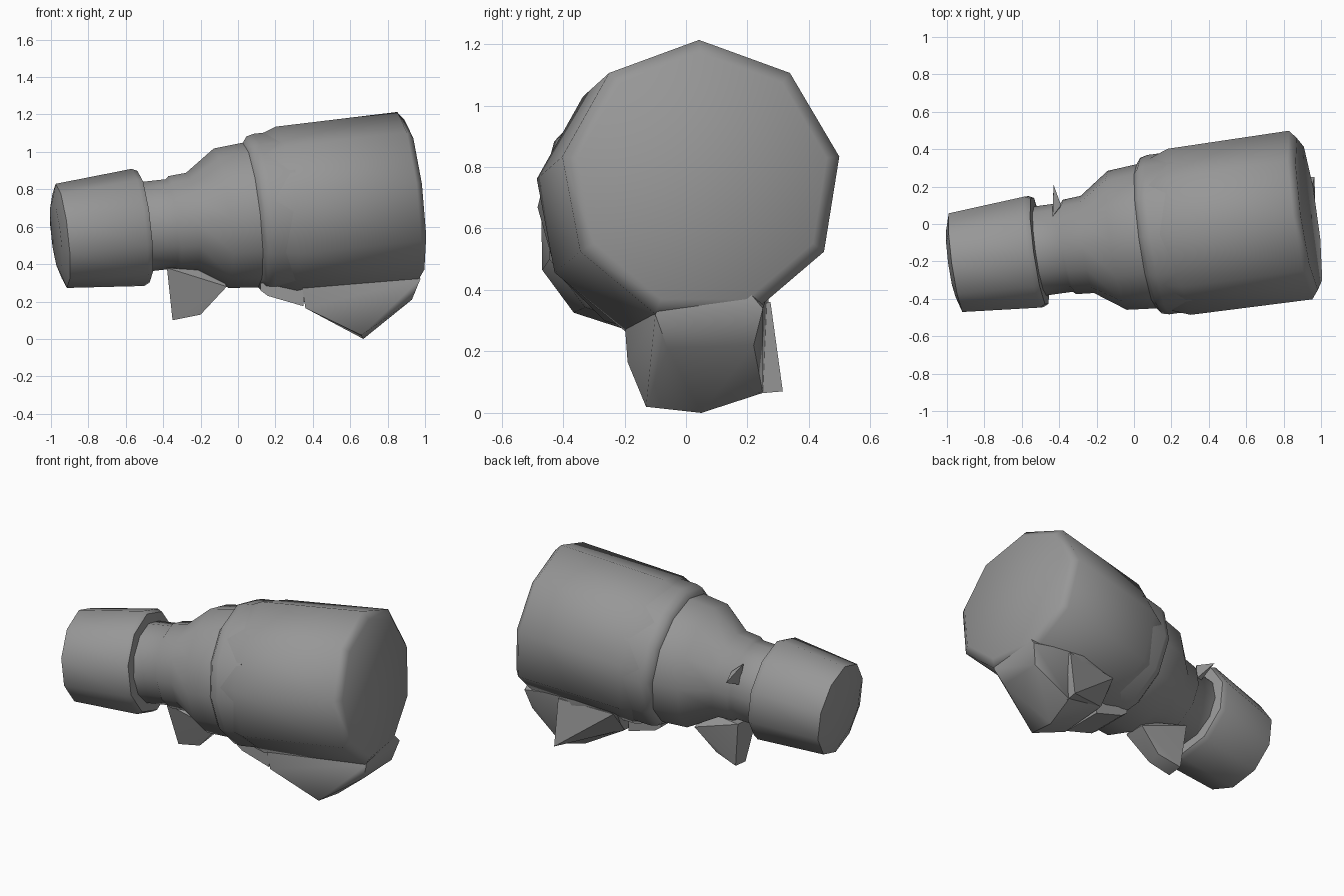
import bpy, bmesh, math
from mathutils import Vector

if "Cube" in bpy.data.objects:
    bpy.data.objects.remove(bpy.data.objects["Cube"])

# Tilted optical axis shared by all round parts
AXIS = Vector((1, 0.138, 0.11)).normalized()
UP = (Vector((0, 0, 1)) - AXIS * AXIS.z).normalized()
SIDE = UP.cross(AXIS)

# Dark grey body finish
GREY = bpy.data.materials.new("dark_grey")
GREY.diffuse_color = (0.31, 0.31, 0.31, 1)
GREY.use_nodes = True
GREY.node_tree.nodes["Principled BSDF"].inputs["Base Color"].default_value = GREY.diffuse_color


def centre(x):
    return Vector((x, -0.075 + 0.138 * x, 0.655 + 0.11 * x))


def finish(name, bm, angle):
    bmesh.ops.recalc_face_normals(bm, faces=bm.faces)
    me = bpy.data.meshes.new(name)
    bm.to_mesh(me)
    bm.free()
    me.materials.append(GREY)
    ob = bpy.data.objects.new(name, me)
    bpy.context.collection.objects.link(ob)
    bpy.ops.object.select_all(action='DESELECT')
    ob.select_set(True)
    bpy.context.view_layer.objects.active = ob
    bpy.ops.object.shade_smooth_by_angle(angle=math.radians(angle))
    return ob


def turned(name, profile, sides):
    """Closed turned part from (axis x, radius) pairs."""
    bm = bmesh.new()
    rings = []
    for x, r in profile:
        ring = []
        for i in range(sides):
            a = math.pi / 2 + math.tau * i / sides
            ring.append(bm.verts.new(centre(x) + r * (math.cos(a) * SIDE + math.sin(a) * UP)))
        rings.append(ring)
    for a, b in zip(rings, rings[1:]):
        for i in range(sides):
            j = (i + 1) % sides
            bm.faces.new((a[i], a[j], b[j], b[i]))
    bm.faces.new(rings[0])
    bm.faces.new(rings[-1])
    return finish(name, bm, 55)


def hull(name, points):
    """Faceted block wrapped around a few corner points."""
    bm = bmesh.new()
    for p in points:
        bm.verts.new(p)
    res = bmesh.ops.convex_hull(bm, input=bm.verts)
    junk = [v for v in res["geom_interior"] if isinstance(v, bmesh.types.BMVert)]
    if junk:
        bmesh.ops.delete(bm, geom=junk, context='VERTS')
    return finish(name, bm, 40)


# Eyepiece
turned("eyepiece", [(-0.973, 0.19), (-0.945, 0.28), (-0.535, 0.315), (-0.505, 0.30), (-0.50, 0.22)], 10)

# Neck, flared sleeve and stepped collar
turned("neck_sleeve", [(-0.55, 0.24), (-0.36, 0.24), (-0.345, 0.255), (-0.25, 0.262),
                       (-0.09, 0.375), (0.08, 0.39)], 12)
turned("collar", [(0.06, 0.38), (0.09, 0.42), (0.13, 0.43), (0.28, 0.43)], 12)

# Main barrel with rim
turned("barrel", [(0.13, 0.41), (0.25, 0.455), (0.90, 0.462), (0.935, 0.415)], 9)

# Front mounting foot, with its side flap
hull("mount_foot", [(0.36, -0.19, 0.165), (0.36, 0.12, 0.19), (0.34, -0.2, 0.3), (0.34, 0.22, 0.36),
                    (0.66, -0.13, 0.02), (0.67, 0.05, 0.0), (0.70, 0.25, 0.065), (0.60, 0.27, 0.4),
                    (0.93, -0.06, 0.21), (0.93, 0.22, 0.22), (0.975, -0.1, 0.32), (0.965, 0.25, 0.34),
                    (0.95, -0.05, 0.4), (0.95, 0.2, 0.4)])
hull("foot_flap", [(0.35, 0.12, 0.2), (0.35, 0.23, 0.34), (0.70, 0.2, 0.06), (0.71, 0.315, 0.07),
                   (0.71, 0.275, 0.36), (0.72, 0.2, 0.36)])

# Underside plate between the feet
hull("under_plate", [(x, y, z) for x, z in ((0.12, 0.26), (0.16, 0.23), (0.29, 0.225), (0.35, 0.175), (0.35, 0.3), (0.12, 0.3))
                     for y in (-0.19, 0.08)])

# Rear foot below the sleeve
hull("rear_foot", [(-0.35, -0.1, 0.1), (-0.35, 0.0, 0.11), (-0.2, -0.1, 0.13), (-0.2, -0.02, 0.15),
                   (-0.06, -0.14, 0.28), (-0.06, 0.0, 0.28), (-0.38, -0.18, 0.38), (-0.38, 0.02, 0.39),
                   (-0.1, -0.08, 0.36)])

# Small fin on the neck
hull("neck_fin", [(-0.43, 0.21, 0.74), (-0.435, 0.04, 0.80), (-0.435, 0.08, 0.68),
                  (-0.39, 0.10, 0.76), (-0.40, 0.08, 0.68)])
